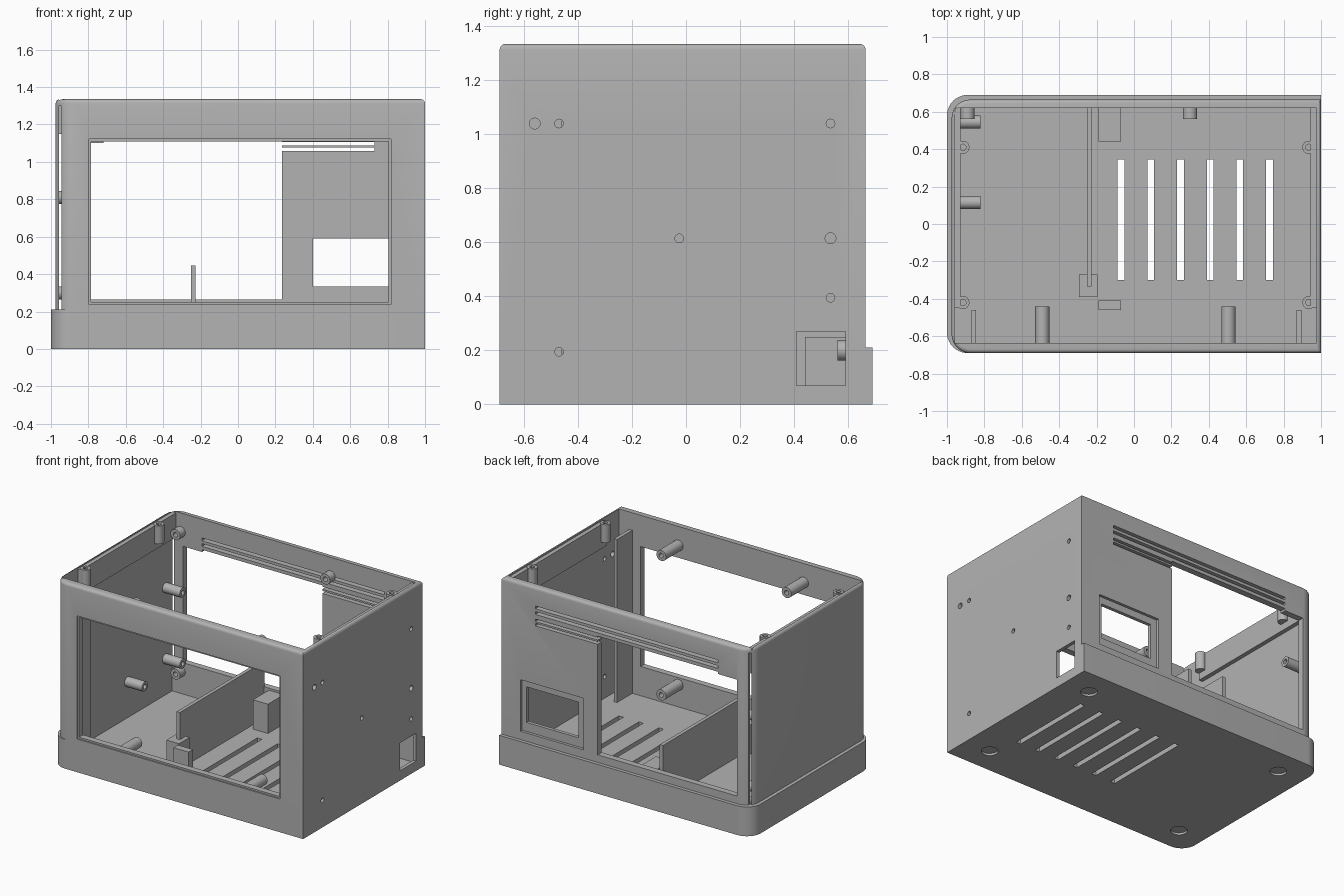
import bpy, bmesh, math
from mathutils import Matrix, Vector

if "Cube" in bpy.data.objects:
    bpy.data.objects.remove(bpy.data.objects["Cube"])

mat = bpy.data.materials.new("plain grey")
mat.use_nodes = True
GREY = (0.45, 0.45, 0.45, 1)
mat.diffuse_color = GREY
mat.node_tree.nodes["Principled BSDF"].inputs["Base Color"].default_value = GREY


def finish(name, bm):
    bmesh.ops.recalc_face_normals(bm, faces=bm.faces)
    mesh = bpy.data.meshes.new(name)
    bm.to_mesh(mesh)
    bm.free()
    mesh.materials.append(mat)
    ob = bpy.data.objects.new(name, mesh)
    bpy.context.collection.objects.link(ob)
    return ob


def box(name, x, y, z):
    """Box from (min, max) pairs."""
    bm = bmesh.new()
    lo, hi = zip(x, y, z)
    size = Vector(hi) - Vector(lo)
    mid = (Vector(hi) + Vector(lo)) / 2
    bmesh.ops.create_cube(bm, size=1, matrix=Matrix.Translation(mid) @ Matrix.Diagonal((*size, 1)))
    return finish(name, bm)


def rod(name, start, axis, length, r, sides=24):
    bm = bmesh.new()
    axis = Vector(axis)
    turn = axis.to_track_quat("Z", "Y").to_matrix().to_4x4()
    bmesh.ops.create_cone(bm, cap_ends=True, segments=sides, radius1=r, radius2=r, depth=length,
                          matrix=Matrix.Translation(Vector(start) + axis * length / 2) @ turn)
    return finish(name, bm)


def cut(ob, *cutters):
    """Subtract each cutter and discard it."""
    for c in cutters:
        mod = ob.modifiers.new("cut", "BOOLEAN")
        mod.operation, mod.solver, mod.object = "DIFFERENCE", "EXACT", c
        bpy.context.view_layer.update()
        mesh = bpy.data.meshes.new_from_object(ob.evaluated_get(bpy.context.evaluated_depsgraph_get()))
        ob.modifiers.clear()
        ob.data = mesh
        bpy.data.objects.remove(c)


def tube(name, start, axis, length, r=0.035, hole=0.017):
    ob = rod(name, start, axis, length, r)
    a = Vector(axis)
    cut(ob, rod("bore", Vector(start) + a * length * 0.3, axis, length, hole, 16))
    smooth(ob)
    return ob


def smooth(ob):
    bpy.ops.object.select_all(action="DESELECT")
    ob.select_set(True)
    bpy.context.view_layer.objects.active = ob
    bpy.ops.object.shade_smooth_by_angle(angle=math.radians(30))


def rounded_block(name, x, y, z, r, bevel_z, bevel):
    """Prism with round corners on its -x side and a bevelled top or bottom edge."""
    pts = [(x[1], y[0]), (x[1], y[1])]
    for cy, a0 in ((y[1] - r, 90), (y[0] + r, 180)):
        for i in range(11):
            a = math.radians(a0 + i * 9)
            pts.append((x[0] + r + r * math.cos(a), cy + r * math.sin(a)))
    bm = bmesh.new()
    f = bm.faces.new([bm.verts.new((px, py, z[0])) for px, py in pts])
    top = bmesh.ops.extrude_face_region(bm, geom=[f])["geom"]
    bmesh.ops.translate(bm, vec=(0, 0, z[1] - z[0]), verts=[g for g in top if isinstance(g, bmesh.types.BMVert)])
    bmesh.ops.recalc_face_normals(bm, faces=bm.faces)
    edges = [e for e in bm.edges if all(abs(v.co.z - bevel_z) < 1e-5 for v in e.verts)]
    if bevel:
        bmesh.ops.bevel(bm, geom=edges, offset=bevel, segments=4, profile=0.5, affect="EDGES")
    return finish(name, bm)


FLOOR, LIP, TOP = 0.04, 0.21, 1.335

# Base tray with lip, vents and foot recesses
base = rounded_block("base_tray", (-1, 1), (-0.69, 0.69), (0, LIP), 0.11, 0, 0)
cut(base, box("c", (-0.957, 0.975), (-0.635, 0.62), (FLOOR, 1)))
for i in range(6):
    x = -0.07 + i * 0.159
    cut(base, box("c", (x - 0.018, x + 0.018), (-0.3, 0.345), (-0.1, 0.1)))
for x in (-0.8, 0.8):
    for y in (-0.5, 0.5):
        cut(base, rod("c", (x, y, -0.05), (0, 0, 1), 0.065, 0.055, 32))

# Upper shell: walls, corner slits, front window
shell = rounded_block("upper_shell", (-0.975, 1), (-0.69, 0.665), (LIP, TOP), 0.1, TOP, 0.022)
cut(shell,
    box("c", (-0.957, 0.975), (-0.635, 0.62), (0, 2)),
    box("c", (-0.957, -0.943), (-1, 1), (0, 1.3)),
    box("c", (-0.785, 0.805), (-1, -0.5), (0.25, 1.11)),
    box("c", (-0.797, 0.817), (-1, -0.68), (0.238, 1.122)))

# Back wall: large opening, stepped socket cutout, vent slots
cut(shell,
    box("c", (-0.87, 0.235), (0.5, 1), (0.265, 1.1)),
    box("c", (-0.72, 0.235), (0.5, 1), (1.05, 1.116)),
    box("c", (0.35, 0.85), (0.645, 1), (0.27, 0.64)),
    box("c", (0.4, 0.815), (0.5, 1), (0.335, 0.59)))
for z in (1.066, 1.097):
    cut(shell, box("c", (0.2, 0.73), (0.5, 1), (z - 0.008, z + 0.01)))
for z in (1.15, 1.19):
    cut(shell, box("c", (-0.72, 0.73), (0.5, 1), (z - 0.01, z + 0.01)))

# Side port and screw holes
for part in (shell, base):
    cut(part, box("c", (0.9, 1.1), (0.41, 0.59), (0.07, 0.27)))
for y, z, r in ((-0.56, 1.04, 0.02), (-0.47, 1.04, 0.016), (0.535, 1.04, 0.016), (0.535, 0.615, 0.02),
                (-0.025, 0.615, 0.016), (0.535, 0.395, 0.016)):
    cut(shell, rod("c", (0.9, y, z), (1, 0, 0), 0.2, r, 20))
for part in (shell, base):
    cut(part, rod("c", (0.9, -0.47, 0.195), (1, 0, 0), 0.2, 0.016, 20))
smooth(shell)
smooth(base)

# Thick bands under the rim on both sides
box("right_rim_band", (-0.958, -0.927), (-0.45, 0.621), (1.15, 1.325))
box("left_rim_band", (0.945, 0.976), (-0.45, 0.621), (1.15, 1.325))

# Lid screw posts
for x in (-0.915, 0.935):
    for y in (-0.42, 0.41):
        tube("lid_post", (x, y, 1.2), (0, 0, 1), 0.13)

# Standoffs on front, back and side walls
for z in (0.2, 1.2):
    for x in (-0.49, 0.505):
        tube("front_standoff", (x, -0.636, z), (0, 1, 0), 0.196, 0.038)
    for x in (-0.89, 0.3):
        tube("back_standoff", (x, 0.621, z), (0, -1, 0), 0.06, 0.038)
for y, z in ((0.115, 0.3), (0.545, 0.3), (0.545, 0.81)):
    tube("side_standoff", (-0.958, y, z), (1, 0, 0), 0.138)

# Ribs beside the window
for x in (-0.87, 0.87):
    box("window_rib", (x, x + 0.025), (-0.636, -0.46), (FLOOR, 1.21))

# Inner divider and its support blocks
box("divider_plate", (-0.252, -0.226), (-0.335, 0.621), (FLOOR, 0.445))
foot = box("divider_foot", (-0.295, -0.195), (-0.39, -0.27), (FLOOR, 0.25))
cut(foot, box("c", (-0.252, -0.226), (-0.335, -0.2), (0, 1)))
box("front_support_block", (-0.19, -0.07), (-0.46, -0.41), (FLOOR, 0.25))
box("back_support_block", (-0.19, -0.07), (0.44, 0.621), (FLOOR, 0.25))
